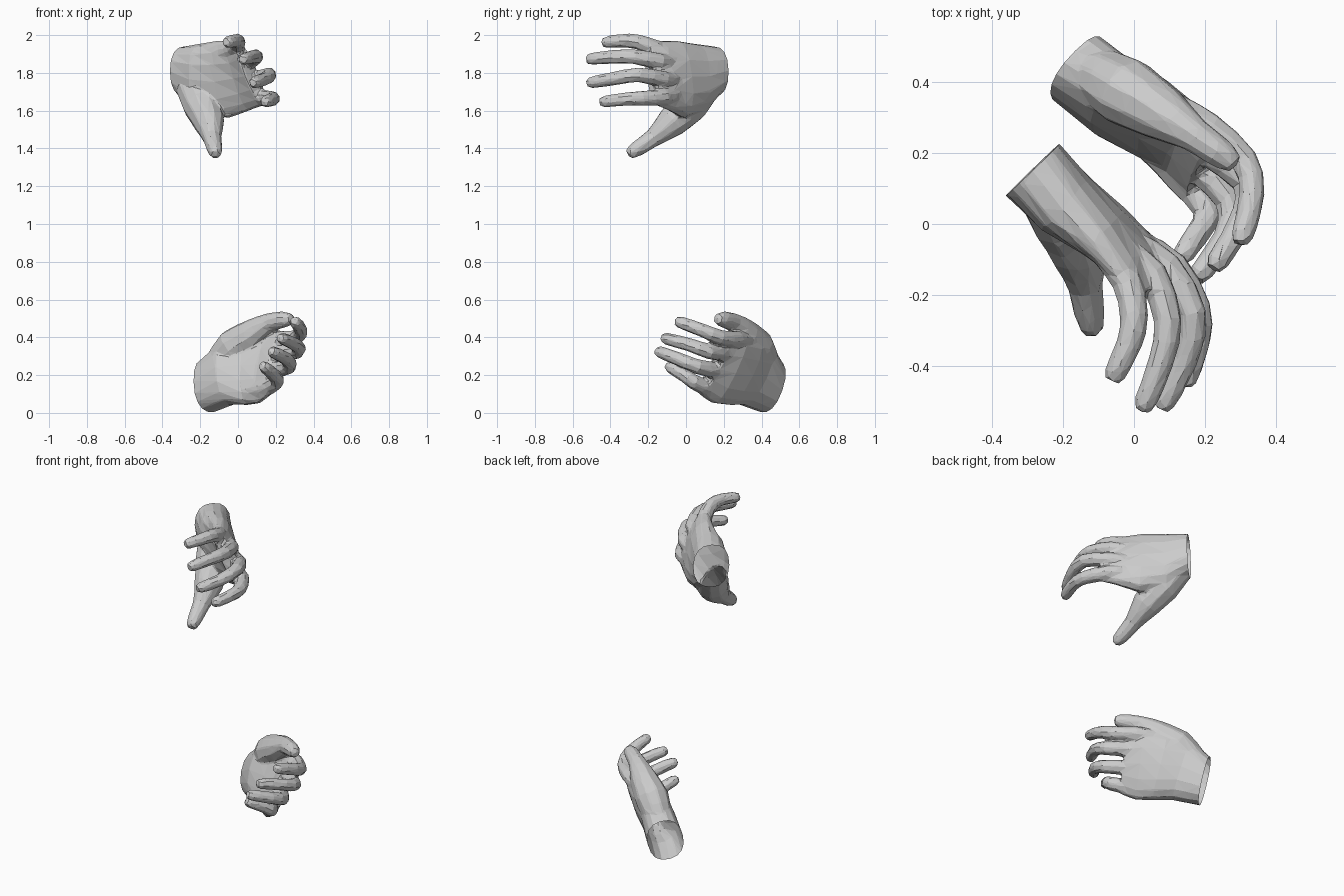
import bpy, bmesh, math
from mathutils import Vector as V

if "Cube" in bpy.data.objects:
    bpy.data.objects.remove(bpy.data.objects["Cube"])


def make_object(name, rings, tip=None):
    # closed loft through rings of points, with an optional pointed end
    bm = bmesh.new()
    vr = [[bm.verts.new(p) for p in r] for r in rings]
    n = len(vr[0])
    for a, b in zip(vr, vr[1:]):
        for i in range(n):
            j = (i + 1) % n
            bm.faces.new((a[i], a[j], b[j], b[i]))
    bm.faces.new(vr[0][::-1])
    if tip:
        t = bm.verts.new(tip)
        for i in range(n):
            bm.faces.new((vr[-1][i], vr[-1][(i + 1) % n], t))
    else:
        bm.faces.new(vr[-1])
    bmesh.ops.recalc_face_normals(bm, faces=bm.faces)
    me = bpy.data.meshes.new(name)
    bm.to_mesh(me)
    bm.free()
    ob = bpy.data.objects.new(name, me)
    bpy.context.collection.objects.link(ob)
    return ob


def palm(name, sections):
    # each section: thumb-side edge, little-finger-side edge, half thickness
    mids = [(V(a) + V(b)) / 2 for a, b, t in sections]
    rings = []
    for k, (a, b, t) in enumerate(sections):
        axis = mids[min(k + 1, len(mids) - 1)] - mids[max(k - 1, 0)]
        w = (V(a) - V(b)) / 2
        d = axis.cross(w).normalized() * t
        ring = []
        for i in range(16):
            u = 2 * math.pi * i / 16
            c, s = math.cos(u), math.sin(u)
            sq = lambda v: math.copysign(abs(v) ** 0.85, v)
            # the inside of the hand is slightly hollow
            flat = 0.78 if k in (2, 3) and (d * s).dot(V((-1, -1, 0))) > 0 else 1
            ring.append(mids[k] + w * sq(c) + d * sq(s) * flat)
        rings.append(ring)
    # run past the wrist so that it can be trimmed cleanly
    normal = (rings[0][0] - mids[0]).cross(rings[0][4] - mids[0]).normalized()
    if normal.dot(mids[0] - mids[1]) < 0:
        normal.negate()
    rings.insert(0, [p + normal * 0.05 for p in rings[0]])
    return make_object(name, rings), mids[0], normal


def digit(name, pts, radii, sides=8):
    # rounded tube along a smoothed path
    P, R = [V(p) for p in pts], radii
    path, n = [], len(P)
    for i in range(n - 1):
        p0, p1, p2, p3 = P[max(i - 1, 0)], P[i], P[i + 1], P[min(i + 2, n - 1)]
        for u in (0, 0.5):
            q = 0.5 * (2 * p1 + (p2 - p0) * u + (2 * p0 - 5 * p1 + 4 * p2 - p3) * u * u
                       + (3 * p1 - p0 - 3 * p2 + p3) * u ** 3)
            path.append((q, R[i] * (1 - u) + R[i + 1] * u))
    end = (P[-1] - P[-2]).normalized()
    r = R[-1]
    path += [(P[-1] - end * r * 0.9, r), (P[-1] - end * r * 0.2, r * 0.75)]
    rings, x = [], V((0.31, 0.2, 0.9))
    for k, (q, rr) in enumerate(path):
        t = (path[min(k + 1, len(path) - 1)][0] - path[max(k - 1, 0)][0]).normalized()
        x = (x - t * x.dot(t)).normalized()
        y = t.cross(x)
        rings.append([q + x * rr * math.cos(2 * math.pi * i / sides)
                      + y * rr * math.sin(2 * math.pi * i / sides) for i in range(sides)])
    return make_object(name, rings, P[-1])


def hand(name, sections, fingers, thumb, thumb_r):
    body, centre, normal = palm(name, sections)
    parts = [digit("finger", f, (.034, .046, .041, .037, .033)) for f in fingers]
    parts.append(digit("thumb", thumb, thumb_r, 10))
    bpy.context.view_layer.objects.active = body

    def apply(kind, **props):
        m = body.modifiers.new(kind, kind)
        for k, v in props.items():
            setattr(m, k, v)
        bpy.ops.object.modifier_apply(modifier=m.name)

    for p in parts:
        apply("BOOLEAN", operation="UNION", solver="EXACT", object=p)
        bpy.data.objects.remove(p)
    # blend the webs, then reduce to flat facets
    apply("REMESH", mode="VOXEL", voxel_size=0.008)
    apply("SMOOTH", factor=0.5, iterations=8)
    apply("DECIMATE", ratio=min(1, 1500 / (2 * len(body.data.polygons))))
    # open the wrist
    bm = bmesh.new()
    bm.from_mesh(body.data)
    bmesh.ops.bisect_plane(bm, geom=bm.verts[:] + bm.edges[:] + bm.faces[:], plane_co=centre,
                           plane_no=normal, clear_outer=True)
    for f in bm.faces:
        f.smooth = False
    bm.to_mesh(body.data)
    bm.free()


# upper hand, thumb pointing down
hand("upper_hand",
     [((-.285, .155, 1.68), (-.285, .15, 1.94), .105),
      ((-.185, .075, 1.59), (-.2, .04, 1.955), .1),
      ((-.05, -.01, 1.56), (-.115, -.055, 1.97), .086),
      ((.065, -.085, 1.60), (-.05, -.14, 1.97), .064),
      ((.14, -.155, 1.63), (-.005, -.215, 1.97), .043)],
     [[(.02, -.05, 1.68), (.11, -.12, 1.67), (.177, -.235, 1.665), (.18, -.33, 1.66), (.14, -.46, 1.645)],
      [(.0, -.05, 1.76), (.09, -.12, 1.765), (.165, -.25, 1.79), (.145, -.38, 1.77), (.075, -.525, 1.745)],
      [(-.03, -.07, 1.85), (.05, -.14, 1.86), (.095, -.27, 1.885), (.075, -.39, 1.885), (.02, -.53, 1.87)],
      [(-.08, -.1, 1.91), (-.02, -.16, 1.93), (0, -.26, 1.965), (-.015, -.34, 1.97), (-.065, -.445, 1.96)]],
     [(-.25, .1, 1.73), (-.195, .02, 1.63), (-.155, -.075, 1.54), (-.138, -.175, 1.455), (-.115, -.31, 1.365)],
     (.085, .1, .085, .05, .038))

# lower hand, thumb pointing up towards the index finger
hand("lower_hand",
     [((-.165, .487, .28), (-.16, .39, .005), .105),
      ((-.065, .43, .38), (-.05, .28, .045), .1),
      ((.06, .38, .41), (.04, .2, .045), .086),
      ((.17, .315, .425), (.1, .135, .052), .064),
      ((.24, .24, .43), (.16, .07, .095), .044)],
     [[(.13, .33, .38), (.21, .27, .39), (.31, .18, .40), (.332, .08, .44), (.297, -.06, .49)],
      [(.11, .28, .30), (.2, .21, .315), (.313, .12, .325), (.308, .02, .36), (.22, -.13, .40)],
      [(.09, .23, .21), (.18, .16, .225), (.27, .06, .245), (.257, -.04, .285), (.17, -.16, .33)],
      [(.05, .2, .11), (.13, .13, .125), (.205, .04, .165), (.19, -.01, .20), (.125, -.105, .255)]],
     [(-.1, .42, .26), (-.02, .37, .35), (.08, .31, .42), (.17, .25, .48), (.29, .165, .50)],
     (.08, .1, .08, .05, .039))
